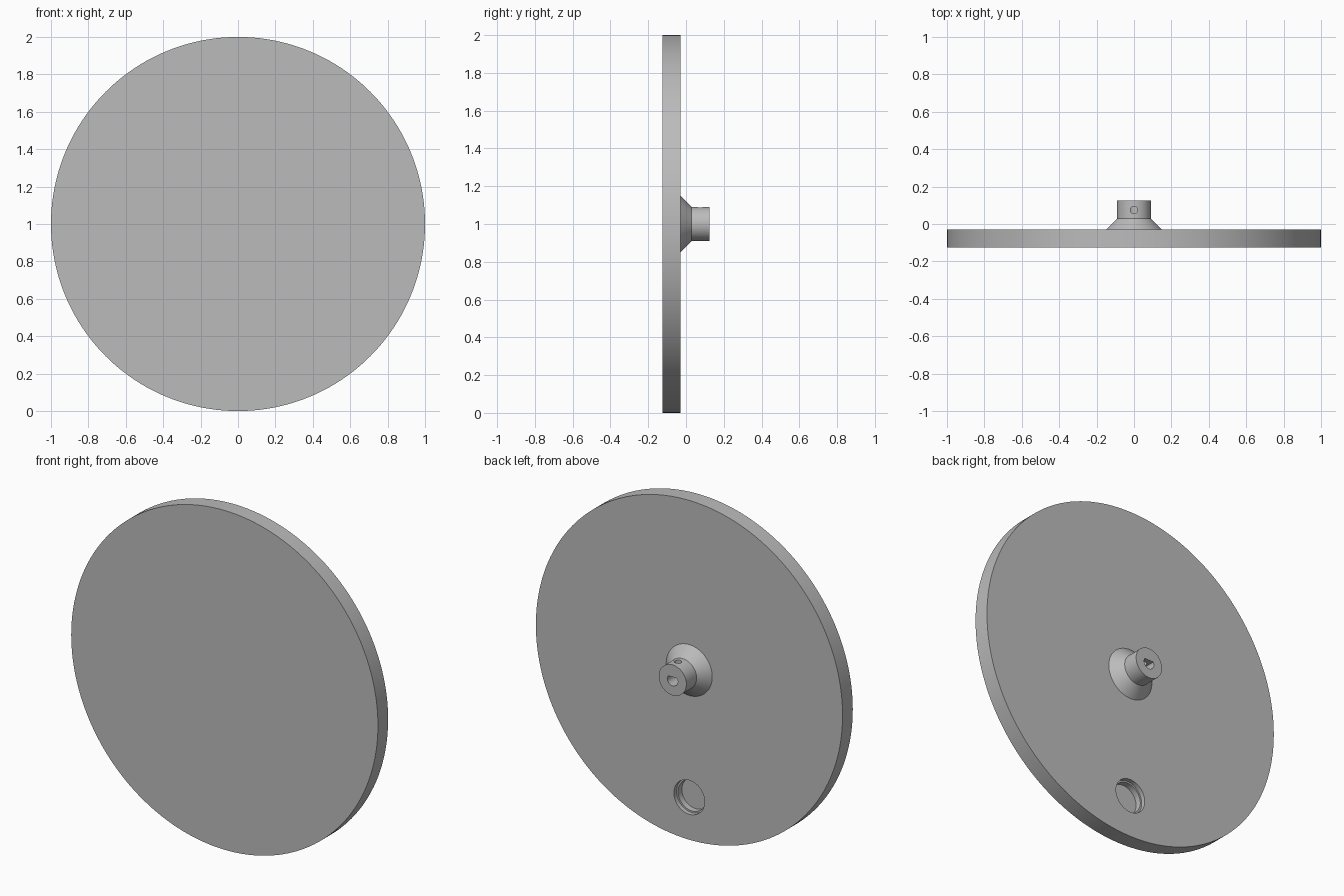
import bpy, bmesh, math
from mathutils import Vector

default = bpy.data.objects.get("Cube")
if default:
    bpy.data.objects.remove(default, do_unlink=True)

grey = bpy.data.materials.new("plain grey")
grey.use_nodes = True
colour = (0.5, 0.5, 0.5, 1)
grey.diffuse_color = colour
grey.node_tree.nodes["Principled BSDF"].inputs["Base Color"].default_value = colour


def lathe(name, profile, sides, z=1.0, flat=None):
    """Closed solid turned about a line along y; flat trims the top of the section."""
    bm = bmesh.new()
    rings = []
    for y, r in profile:
        ring = []
        for i in range(sides):
            a = math.tau * i / sides
            height = r * math.cos(a)
            if flat is not None:
                height = min(height, flat)
            ring.append(bm.verts.new(Vector((r * math.sin(a), y, z + height))))
        rings.append(ring)
    for low, high in zip(rings, rings[1:]):
        for i in range(sides):
            j = (i + 1) % sides
            bm.faces.new((low[i], low[j], high[j], high[i]))
    bm.faces.new(rings[0])
    bm.faces.new(rings[-1])
    bmesh.ops.recalc_face_normals(bm, faces=bm.faces)
    mesh = bpy.data.meshes.new(name)
    bm.to_mesh(mesh)
    bm.free()
    mesh.materials.append(grey)
    obj = bpy.data.objects.new(name, mesh)
    bpy.context.collection.objects.link(obj)
    return obj


def select(obj):
    bpy.ops.object.select_all(action="DESELECT")
    obj.select_set(True)
    bpy.context.view_layer.objects.active = obj


def cut(body, cutter):
    cutter.hide_render = True
    mod = body.modifiers.new(cutter.name, "BOOLEAN")
    mod.operation = "DIFFERENCE"
    mod.solver = "EXACT"
    mod.object = cutter
    select(body)
    bpy.ops.object.modifier_apply(modifier=mod.name)
    bpy.data.objects.remove(cutter, do_unlink=True)


# Disc, flared collar and hub turned as one solid
wheel = lathe("disc_with_hub", [(-0.125, 1), (-0.03, 1), (-0.03, 0.15),
                                (0.03, 0.09), (0.125, 0.09)], 160)

# D-shaped shaft bore
cut(wheel, lathe("shaft_bore", [(-0.03, 0.034), (0.2, 0.034)], 48, flat=0.018))

# Set screw hole from the top of the hub into the bore
screw = lathe("screw_hole", [(0, 0.02), (0.2, 0.02)], 32, z=0)
screw.rotation_euler.x = math.pi / 2
screw.location = (0, 0.075, 1)
bpy.context.view_layer.update()
cut(wheel, screw)

# Stepped finger pocket low on the back
cut(wheel, lathe("finger_pocket", [(-0.09, 0.09), (-0.055, 0.09),
                                   (-0.055, 0.1), (0.02, 0.1)], 64, z=0.25))

select(wheel)
bpy.ops.object.shade_smooth_by_angle(angle=math.radians(30))
